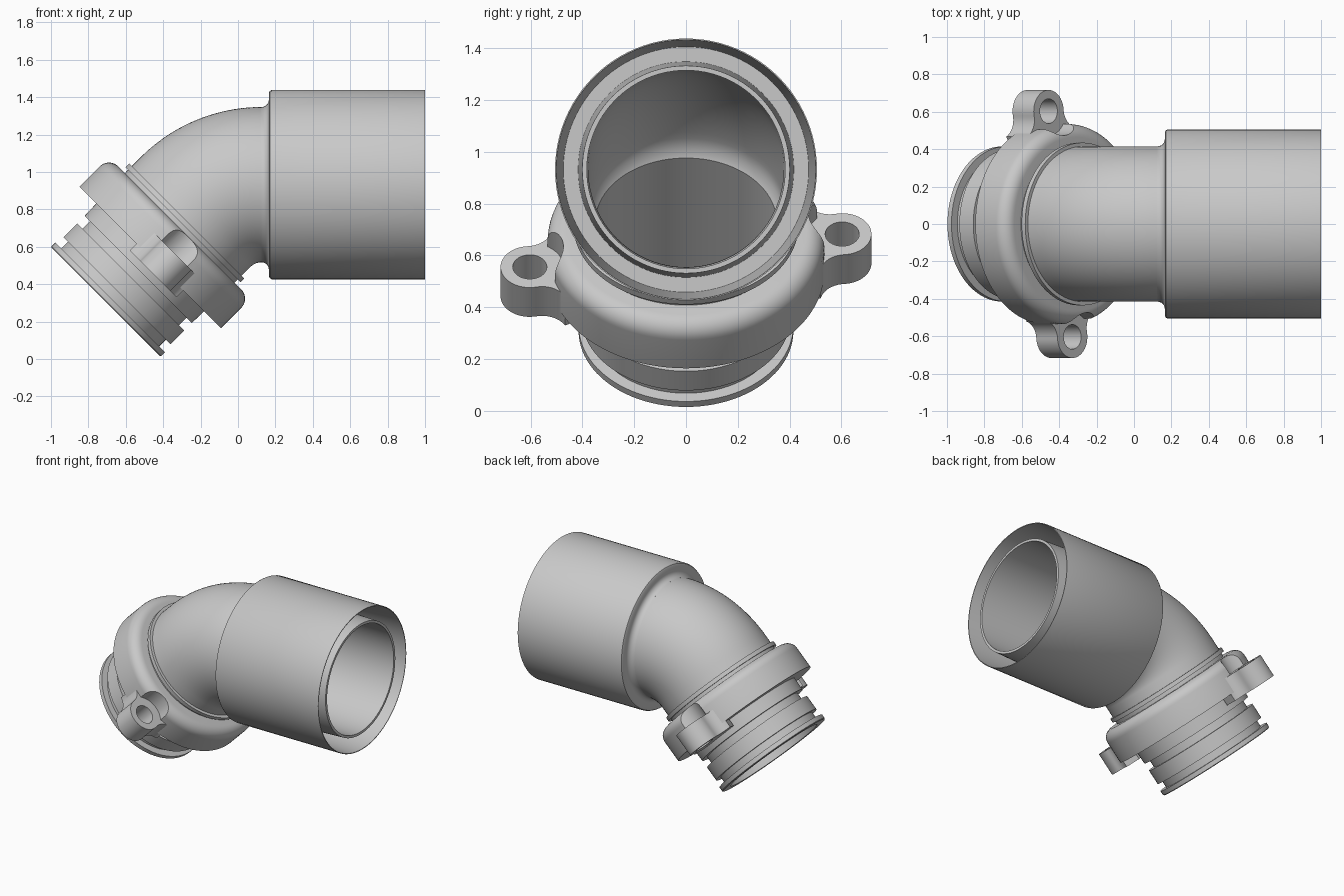
import bpy, bmesh, math
from math import sin, cos, pi
from mathutils import Matrix, Vector

cube = bpy.data.objects.get("Cube")
if cube:
    bpy.data.objects.remove(cube, do_unlink=True)

# Layout of the bent centre line
SEG = 96
BEND_R, ANGLE = 0.5, pi / 4
SPIGOT = 0.68                        # straight length before the bend
BEND_END = SPIGOT + BEND_R * ANGLE
BEND_CENTRE = Vector((0.127, 0, 0.432))

grey = bpy.data.materials.new("grey plastic")
grey.use_nodes = True
colour = (0.58, 0.58, 0.58, 1)
grey.diffuse_color = colour
grey.node_tree.nodes["Principled BSDF"].inputs["Base Color"].default_value = colour


def station(d):
    """Point and in-plane normal at distance d along the centre line."""
    on_bend = min(max(d, SPIGOT), BEND_END)
    theta = ANGLE - (on_bend - SPIGOT) / BEND_R
    normal = Vector((-sin(theta), 0, cos(theta)))
    tangent = Vector((cos(theta), 0, sin(theta)))
    return BEND_CENTRE + normal * BEND_R + tangent * (d - on_bend), normal


def at_x(x):
    return BEND_END + x - BEND_CENTRE.x


def finish(name, bm):
    bmesh.ops.recalc_face_normals(bm, faces=bm.faces)
    mesh = bpy.data.meshes.new(name)
    bm.to_mesh(mesh)
    bm.free()
    mesh.materials.append(grey)
    ob = bpy.data.objects.new(name, mesh)
    bpy.context.collection.objects.link(ob)
    return ob


def activate(ob):
    bpy.ops.object.select_all(action='DESELECT')
    ob.select_set(True)
    bpy.context.view_layer.objects.active = ob


def smooth(ob):
    activate(ob)
    bpy.ops.object.shade_smooth_by_angle(angle=math.radians(32))


def sweep(name, profile):
    """Closed (distance, radius) profile turned around the centre line."""
    bm = bmesh.new()
    rings = []
    for d, r in profile:
        c, n = station(d)
        ring = []
        for i in range(SEG):
            a = 2 * pi * i / SEG
            ring.append(bm.verts.new(c + n * r * cos(a) + Vector((0, r * sin(a), 0))))
        rings.append(ring)
    for k, ring in enumerate(rings):
        after = rings[(k + 1) % len(rings)]
        for i in range(SEG):
            j = (i + 1) % SEG
            bm.faces.new((ring[i], ring[j], after[j], after[i]))
    return finish(name, bm)


def arc(cx, cy, r, start, end, steps):
    return [(cx + r * cos(start + (end - start) * i / steps),
             cy + r * sin(start + (end - start) * i / steps)) for i in range(steps + 1)]


# Elbow pipe with seal grooves at the spigot and a tapered inner tube
bend = [SPIGOT + (BEND_END - SPIGOT) * i / 20 for i in range(21)]
outside = [(0, 0.41), (0.005, 0.415), (0.035, 0.415), (0.035, 0.37), (0.085, 0.37),
           (0.085, 0.405), (0.19, 0.405), (0.19, 0.365), (0.245, 0.365), (0.245, 0.405),
           (0.585, 0.415), (0.585, 0.435), (0.613, 0.435), (0.613, 0.415)]
outside += [(d, 0.415) for d in bend] + [(at_x(0.4), 0.42), (at_x(0.985), 0.401)]
inside = [(at_x(0.985), 0.383)] + [(d, 0.377) for d in reversed(bend)]
inside += [(0.63, 0.372), (0.6, 0.35), (0, 0.35)]
smooth(sweep("elbow_pipe", outside + inside))

# Outer sleeve, with a fillet down to the elbow and a drafted inner wall
fillet = arc(at_x(0.125), 0.455, 0.04, -pi / 2, 0, 6)
sleeve = fillet + [(at_x(0.165), 0.49), (at_x(0.17), 0.5), (at_x(0.18), 0.506),
                   (at_x(1.0), 0.506), (at_x(1.0), 0.501), (at_x(0.5), 0.474),
                   (at_x(0.5), 0.395), (at_x(0.125), 0.395)]
smooth(sweep("outer_sleeve", sleeve))

# Collar with a rounded upper shoulder
shoulder = arc(0.49, 0.465, 0.07, pi / 2, 0, 8)
collar = sweep("mounting_collar", [(0.336, 0.38), (0.336, 0.535)] + shoulder + [(0.56, 0.38)])

# Mounting ears: round head blended to the collar by concave arcs
HEAD_D, HEAD_R, BLEND, COLLAR_R = 0.61, 0.113, 0.1, 0.53
EAR_LOW, EAR_TOP = 0.285, 0.445
reach, gap = COLLAR_R + BLEND, HEAD_R + BLEND
alpha = math.acos((reach ** 2 + HEAD_D ** 2 - gap ** 2) / (2 * reach * HEAD_D))
fx, fy = reach * cos(alpha), reach * sin(alpha)
touch = math.atan2(fy, fx - HEAD_D)
blend = arc(fx, fy, BLEND, pi + alpha, pi + touch, 10)
head = arc(HEAD_D, 0, HEAD_R, touch, -touch, 32)
root = (0.43 * cos(alpha), 0.43 * sin(alpha))
outline = [root] + blend + head[1:-1] + [(x, -y) for x, y in reversed(blend)]
outline.append((root[0], -root[1]))
hole = arc(HEAD_D, 0, 0.066, 0, 2 * pi, 32)[:-1]
to_spigot = Matrix.Translation(station(0)[0]) @ Matrix.Rotation(ANGLE, 4, 'Y')
first = math.atan2(-0.605, 0.09)

for side, turn in (("right", first), ("left", first + pi)):
    place = to_spigot @ Matrix.Rotation(turn, 4, 'Z')
    bm = bmesh.new()
    edges = []
    for loop in (outline, hole):
        vs = [bm.verts.new((x, y, EAR_LOW)) for x, y in loop]
        edges += [bm.edges.new((vs[i - 1], vs[i])) for i in range(len(vs))]
    bmesh.ops.triangle_fill(bm, edges=edges, use_beauty=True)
    grown = bmesh.ops.extrude_face_region(bm, geom=bm.faces[:])
    top = [g for g in grown["geom"] if isinstance(g, bmesh.types.BMVert)]
    bmesh.ops.translate(bm, verts=top, vec=(0, 0, EAR_TOP - EAR_LOW))
    bm.transform(place)
    smooth(finish(side + "_ear", bm))

    # Clearance pocket in the collar above the ear
    bm = bmesh.new()
    bmesh.ops.create_cone(bm, cap_ends=True, segments=48, radius1=0.13, radius2=0.13, depth=0.4)
    bm.transform(place @ Matrix.Translation((HEAD_D, 0, EAR_TOP + 0.199)))
    cutter = finish("pocket_cutter", bm)
    cutter.hide_render = True
    mod = collar.modifiers.new("pocket", 'BOOLEAN')
    mod.operation = 'DIFFERENCE'
    mod.solver = 'EXACT'
    mod.object = cutter
    activate(collar)
    bpy.ops.object.modifier_apply(modifier=mod.name)
    bpy.data.objects.remove(cutter, do_unlink=True)

smooth(collar)
